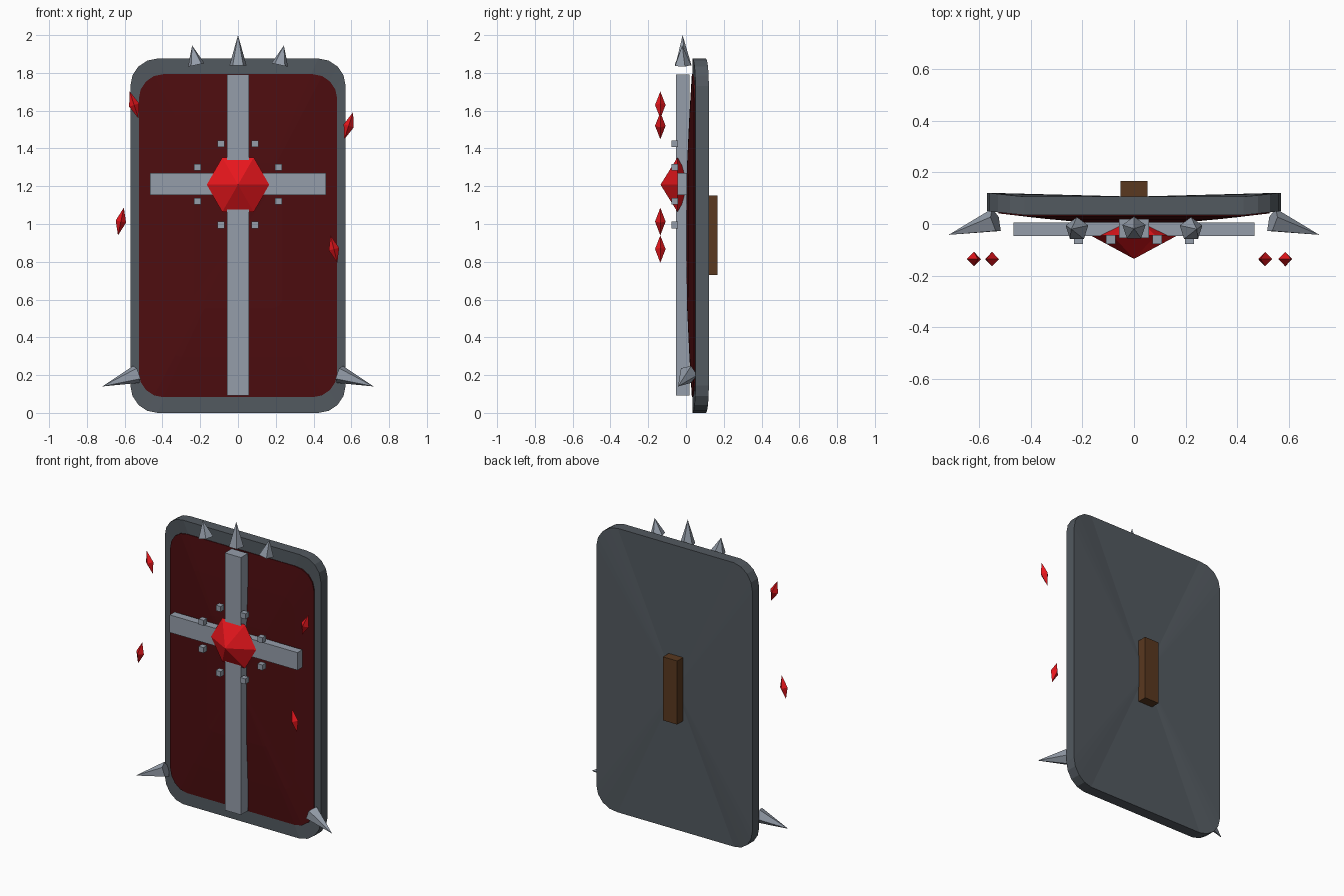
import bpy, bmesh
from math import sin, cos, pi, radians
from mathutils import Vector, Matrix

if "Cube" in bpy.data.objects:
    bpy.data.objects.remove(bpy.data.objects["Cube"])

MID_Z = 0.938


def mat(name, r, g, b):
    m = bpy.data.materials.new(name)
    m.diffuse_color = (r, g, b, 1)
    m.use_nodes = True
    m.node_tree.nodes["Principled BSDF"].inputs["Base Color"].default_value = m.diffuse_color
    return m


IRON = mat("dark_iron", 0.085, 0.1, 0.115)
STEEL = mat("steel", 0.30, 0.34, 0.40)
MAROON = mat("maroon", 0.075, 0.004, 0.005)
RED = mat("red_crystal", 0.8, 0.008, 0.012)
WOOD = mat("wood", 0.10, 0.04, 0.014)


def finish(name, bm, material):
    bmesh.ops.recalc_face_normals(bm, faces=bm.faces)
    me = bpy.data.meshes.new(name)
    bm.to_mesh(me)
    bm.free()
    me.materials.append(material)
    ob = bpy.data.objects.new(name, me)
    bpy.context.collection.objects.link(ob)
    return ob


def outline(hw, hh, r, steps=4):
    """Rounded rectangle as (x, z offset) points."""
    pts = []
    for q, (sx, sz) in enumerate([(1, 1), (-1, 1), (-1, -1), (1, -1)]):
        for i in range(steps + 1):
            a = (q + i / steps) * pi / 2
            pts.append((sx * (hw - r) + r * cos(a), sz * (hh - r) + r * sin(a)))
    return pts


def bend(x):
    return 0.015 * max(0, abs(x) - 0.43) / 0.14


def ring_shell(name, pts, rings, front, back, material):
    """Rings of (scale, y), optionally closed by a fan at each end."""
    bm = bmesh.new()
    loops = [[bm.verts.new((x * s, y + bend(x) * s, MID_Z + z * s)) for x, z in pts]
             for s, y in rings]
    n = len(pts)
    for a, b in zip(loops, loops[1:]):
        for i in range(n):
            j = (i + 1) % n
            bm.faces.new((a[i], a[j], b[j], b[i]))
    for loop, y in ((loops[0], front), (loops[-1], back)):
        if y is not None:
            c = bm.verts.new((0, y, MID_Z))
            for i in range(n):
                bm.faces.new((loop[i], loop[(i + 1) % n], c))
    return finish(name, bm, material)


def box(name, center, size, material):
    bm = bmesh.new()
    bmesh.ops.create_cube(bm, size=1, matrix=Matrix.Translation(center) @ Matrix.Diagonal((*size, 1)))
    return finish(name, bm, material)


def spike(name, base, tip, radius):
    base, tip = Vector(base), Vector(tip)
    d = tip - base
    # twist so one side of the five-sided base points backwards
    up = d.normalized()
    side = Vector((0, 1, 0)).cross(up).normalized()
    fwd = up.cross(side)
    bm = bmesh.new()
    ring = [bm.verts.new(base + radius * (cos(a) * fwd + sin(a) * side))
            for a in (i * 2 * pi / 5 for i in range(5))]
    apex = bm.verts.new(tip)
    bm.faces.new(ring)
    for i in range(5):
        bm.faces.new((ring[i], ring[(i + 1) % 5], apex))
    return finish(name, bm, STEEL)


def bipyramid(name, sides, radius, top, bottom, matrix):
    bm = bmesh.new()
    ring = [bm.verts.new((radius * cos(i * 2 * pi / sides), radius * sin(i * 2 * pi / sides), 0))
            for i in range(sides)]
    ends = bm.verts.new((0, 0, top)), bm.verts.new((0, 0, -bottom))
    for e in ends:
        for i in range(sides):
            bm.faces.new((ring[i], ring[(i + 1) % sides], e))
    bm.transform(matrix)
    return finish(name, bm, RED)


# curved iron body with its visible rim
ring_shell("shield_body", outline(0.57, 0.938, 0.145),
           [(1, 0.035), (1, 0.106)], 0.035, 0.106, IRON)

# domed red face panel
ring_shell("face_panel", outline(0.525, 0.855, 0.13),
           [(0.45, 0.006), (0.75, 0.018), (1, 0.031), (1, 0.045)], 0.0, None, MAROON)

# cross bars and rear grip
box("cross_upright", (0, -0.017, 0.942), (0.118, 0.073, 1.70), STEEL)
box("cross_arm", (0, -0.02, 1.212), (0.934, 0.052, 0.116), STEEL)
box("grip", (0, 0.133, 0.94), (0.104, 0.066, 0.42), WOOD)

# central gem, pointing forwards
bipyramid("gem", 6, 0.167, 0.09, 0.08,
          Matrix.Translation((0, -0.045, 1.208)) @ Matrix.Rotation(pi / 2, 4, 'X'))

for s in (-1, 1):
    # rivets around the gem
    for x, z in ((0.09, 1.425), (0.215, 1.30), (0.215, 1.12), (0.09, 0.995)):
        box("rivet", (s * x, -0.06, z), (0.036, 0.036, 0.036), STEEL)
    # outer top spikes and lower corner spikes
    spike("top_spike", (s * 0.221, -0.02, 1.842), (s * 0.243, -0.02, 1.945), 0.047)
    spike("corner_spike", (s * 0.536, 0.012, 0.205), (s * 0.718, -0.042, 0.14), 0.05)
spike("top_spike", (0, -0.018, 1.84), (0, -0.018, 2.0), 0.047)

# floating crystal shards
for x, z, tilt in ((-0.55, 1.63, -18), (0.586, 1.52, 18), (-0.62, 1.013, 12), (0.508, 0.867, -14)):
    bipyramid("shard", 4, 0.028, 0.075, 0.075,
              Matrix.Translation((x, -0.136, z)) @ Matrix.Rotation(radians(tilt), 4, 'Y'))
